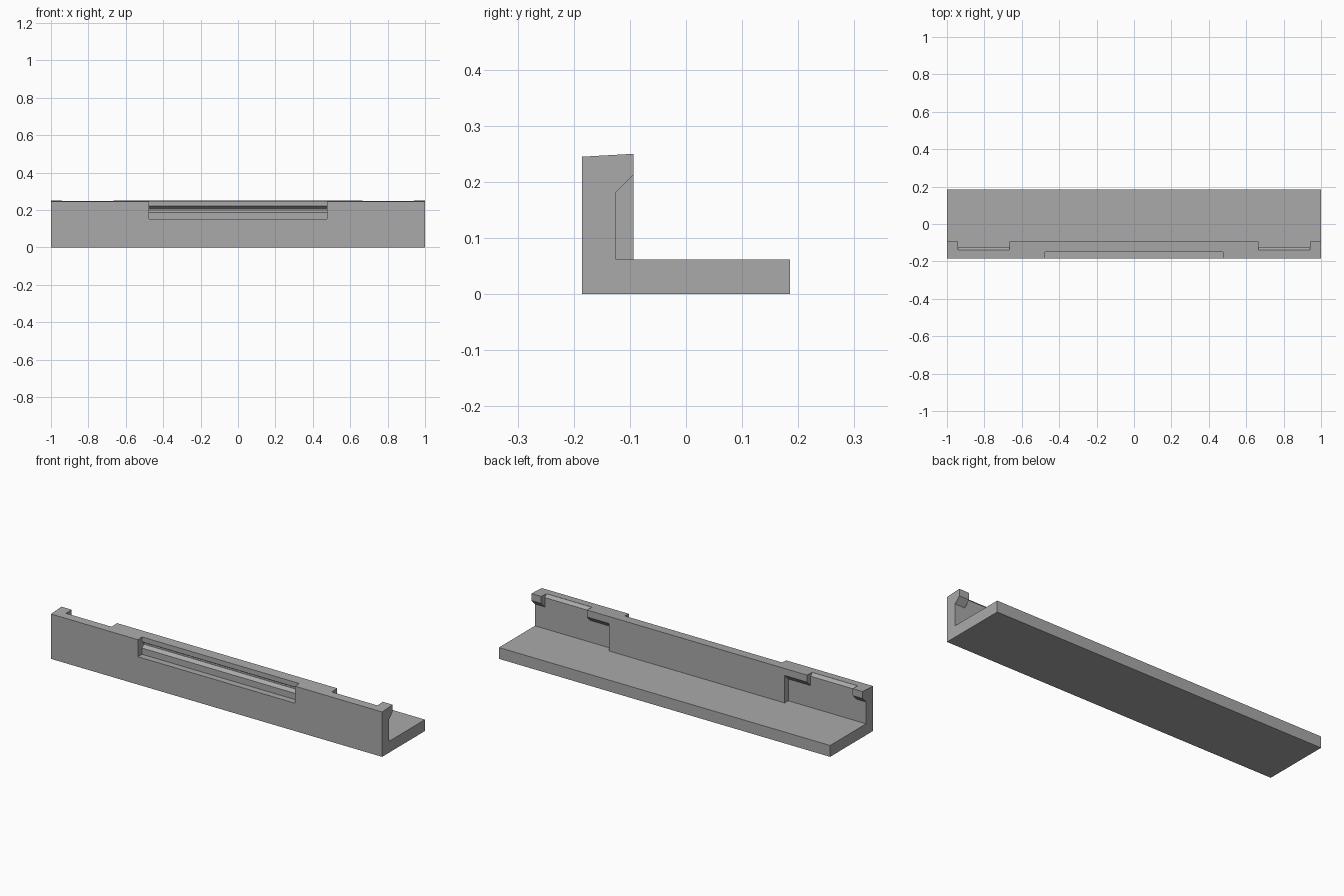
import bpy, bmesh

cube = bpy.data.objects.get("Cube")
if cube:
    bpy.data.objects.remove(cube)

grey = bpy.data.materials.new("mid grey")
grey.use_nodes = True
colour = (0.4, 0.4, 0.4, 1)
grey.diffuse_color = colour
grey.node_tree.nodes["Principled BSDF"].inputs["Base Color"].default_value = colour


def extrude_profile(name, profile, x0, x1):
    """Solid with a (y, z) outline swept from x0 to x1."""
    bm = bmesh.new()
    face = bm.faces.new([bm.verts.new((x0, y, z)) for y, z in profile])
    swept = bmesh.ops.extrude_face_region(bm, geom=[face])["geom"]
    bmesh.ops.translate(bm, vec=(x1 - x0, 0, 0),
                        verts=[v for v in swept if isinstance(v, bmesh.types.BMVert)])
    bmesh.ops.recalc_face_normals(bm, faces=bm.faces)
    mesh = bpy.data.meshes.new(name)
    bm.to_mesh(mesh)
    bm.free()
    mesh.materials.append(grey)
    obj = bpy.data.objects.new(name, mesh)
    bpy.context.collection.objects.link(obj)
    return obj


FRONT, INNER, LIP, BACK = -0.185, -0.125, -0.094, 0.185
BASE, TOP = 0.062, 0.25

# L-shaped rail: flat base with an upright front wall
rail = extrude_profile("angle_rail", [
    (FRONT, 0), (BACK, 0), (BACK, BASE), (LIP, BASE), (LIP, TOP), (FRONT, 0.245)], -1, 1)


def cut(name, profile, x0, x1):
    cutter = extrude_profile(name, profile, x0, x1)
    cutter.hide_render = True
    cutter.hide_viewport = True
    cutter.display_type = 'WIRE'
    mod = rail.modifiers.new(name, 'BOOLEAN')
    mod.operation = 'DIFFERENCE'
    mod.solver = 'EXACT'
    mod.object = cutter


# Relief beneath the back lip, and the gap in the lip, at each end
under_lip = [(INNER, BASE), (0, BASE), (0, 0.306), (INNER, 0.181)]
under_lip = [(INNER, BASE), (LIP + 0.01, BASE), (LIP + 0.01, 0.222), (INNER, 0.181)]
lip_gap = [(INNER, 0.15), (0, 0.15), (0, 0.3), (-0.14, 0.3), (-0.14, 0.247), (INNER, 0.232)]
for side, s in (("left", 1), ("right", -1)):
    cut(side + "_relief_cutter", under_lip, s * 0.53, s * 1.05)
    cut(side + "_gap_cutter", lip_gap, s * 0.665, s * 0.94)

# Front recess with a shallow groove along its back
cut("recess_cutter", [
    (-0.25, 0.152), (-0.15, 0.152), (-0.15, 0.186), (-0.132, 0.2),
    (-0.132, 0.209), (-0.15, 0.22), (-0.15, 0.3), (-0.25, 0.3)], -0.475, 0.475)
